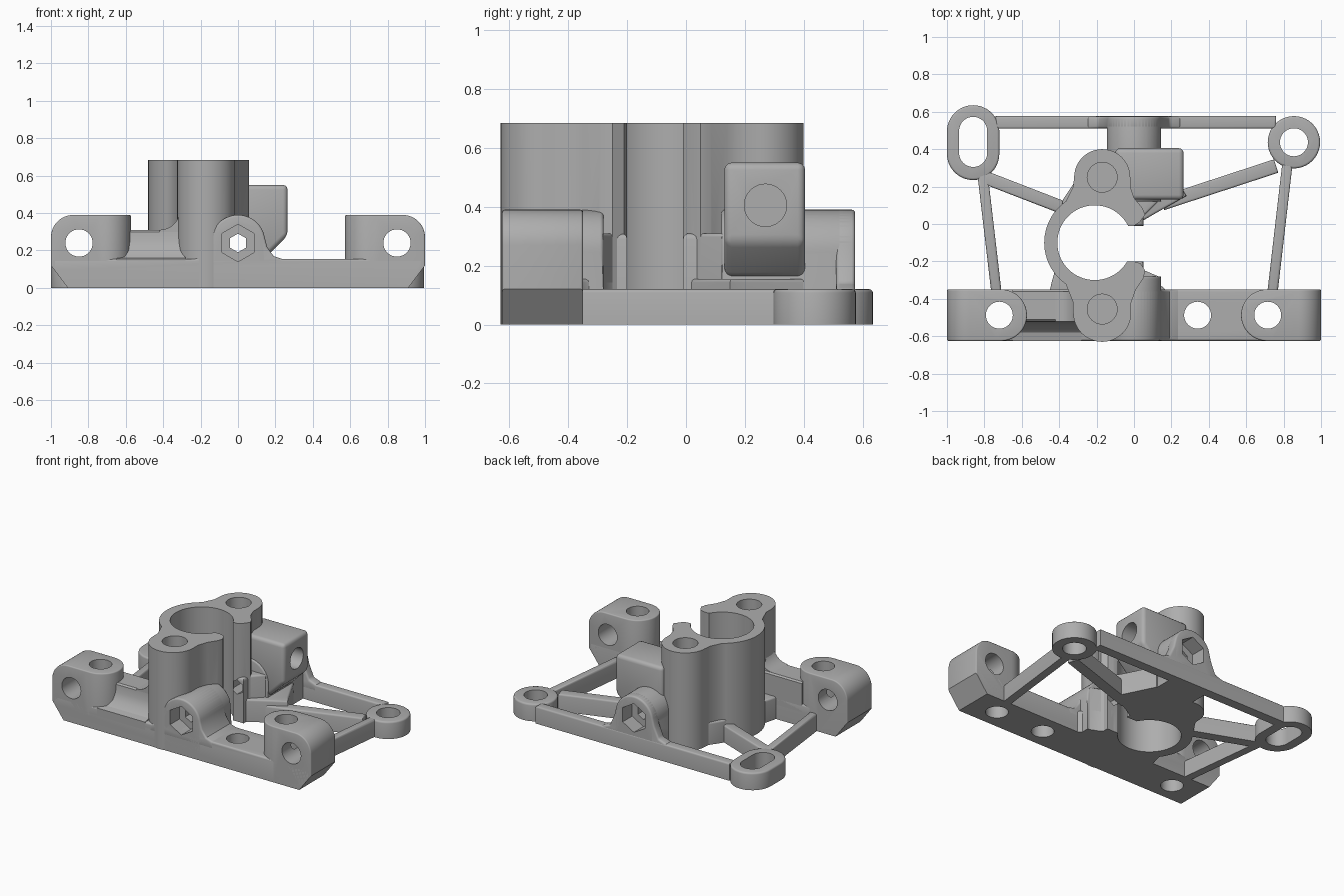
import bpy, bmesh
from math import sin, cos, radians, hypot

cube = bpy.data.objects.get("Cube")
if cube:
    bpy.data.objects.remove(cube)

grey = bpy.data.materials.new("mid_grey")
grey.use_nodes = True
grey.diffuse_color = (0.42, 0.42, 0.42, 1)
grey.node_tree.nodes["Principled BSDF"].inputs["Base Color"].default_value = grey.diffuse_color

parts, cutters = [], []
PLACE = {"x": lambda a, b, d: (d, a, b),
         "y": lambda a, b, d: (a, d, b),
         "z": lambda a, b, d: (a, b, d)}


def arc(cx, cy, r, start, end, n=24):
    angles = [radians(start + (end - start) * i / n) for i in range(n + 1)]
    return [(cx + r * cos(a), cy + r * sin(a)) for a in angles]


def circle(cx, cy, r, n=40, start=0):
    return arc(cx, cy, r, start, start + 360, n)[:-1]


def rect(x0, x1, y0, y1):
    return [(x0, y0), (x1, y0), (x1, y1), (x0, y1)]


def soften(bm, width):
    # Bevel crisp edges but keep the flat underside and joints sharp
    bm.normal_update()
    edges = [e for e in bm.edges if len(e.link_faces) == 2
             and e.calc_face_angle() > radians(40)
             and min(v.co.z for v in e.verts) > 0.001]
    bmesh.ops.bevel(bm, geom=edges, offset=width, segments=3, profile=0.5,
                    affect="EDGES", clamp_overlap=True)


def prism(name, outline, lo, hi, axis="z", bevel=0.012, group=parts):
    bm = bmesh.new()
    face = bm.faces.new([bm.verts.new(PLACE[axis](a, b, lo)) for a, b in outline])
    moved = bmesh.ops.extrude_face_region(bm, geom=[face])["geom"]
    step = PLACE[axis](0, 0, hi - lo)
    bmesh.ops.translate(bm, vec=step, verts=[v for v in moved if isinstance(v, bmesh.types.BMVert)])
    bmesh.ops.recalc_face_normals(bm, faces=bm.faces)
    if bevel:
        soften(bm, bevel)
    mesh = bpy.data.meshes.new(name)
    bm.to_mesh(mesh)
    bm.free()
    obj = bpy.data.objects.new(name, mesh)
    bpy.context.collection.objects.link(obj)
    mesh.materials.append(grey)
    group.append(obj)
    return obj


def cutter(name, outline, lo, hi, axis="z"):
    obj = prism(name, outline, lo, hi, axis, 0, cutters)
    obj.hide_render = True
    return obj


def strut(name, p, q, width, height):
    dx, dy = q[0] - p[0], q[1] - p[1]
    k = width / 2 / hypot(dx, dy)
    nx, ny = -dy * k, dx * k
    prism(name, [(p[0] + nx, p[1] + ny), (p[0] - nx, p[1] - ny),
                 (q[0] - nx, q[1] - ny), (q[0] + nx, q[1] + ny)], 0, height)


def bake(obj, tools, operation):
    for tool in tools:
        mod = obj.modifiers.new("cut", "BOOLEAN")
        mod.operation, mod.solver, mod.object = operation, "EXACT", tool
    graph = bpy.context.evaluated_depsgraph_get()
    mesh = bpy.data.meshes.new_from_object(obj.evaluated_get(graph))
    obj.modifiers.clear()
    obj.data = mesh


# Front rail with raised, rounded end blocks
FRONT, BACK, MID = -0.625, -0.35, -0.4875
prism("front_rail", [(-0.91, 0), (0.91, 0), (0.99, 0.11), (0.99, 0.155), (-0.99, 0.155), (-0.99, 0.11)],
      FRONT, BACK, "y")
for side, s in (("left", 1), ("right", -1)):
    plan = [(s * 1.1, FRONT), (s * 1.1, BACK)]
    plan += [(s * x, y) for x, y in arc(0.71, MID, 0.1375, 90, 270)]
    block = prism(side + "_end_block", plan, 0, 0.39, bevel=0)
    side_shape = [(0.91, 0), (1, 0.12)] + arc(0.88, 0.27, 0.12, 0, 90, 12) + [(0.4, 0.39), (0.4, 0)]
    trim = prism("trim", [(s * x, z) for x, z in side_shape], -0.8, -0.2, "y", 0, [])
    bake(block, [trim], "INTERSECT")
    bpy.data.objects.remove(trim)
    bm = bmesh.new()
    bm.from_mesh(block.data)
    soften(bm, 0.012)
    bm.to_mesh(block.data)
    bm.free()

# Shoulder joining the right end block to the clamp tower
prism("shoulder_rib", [(FRONT, 0.1), (FRONT, 0.155), (-0.58, 0.165), (-0.545, 0.2), (-0.525, 0.25),
                       (-0.52, 0.3), (-0.51, 0.31), (-0.36, 0.31), (BACK, 0.3), (BACK, 0.1)],
      -0.65, -0.28, "x", 0)
prism("shoulder_fillet", [(-0.42, 0.3)] + arc(-0.42, 0.42, 0.11, -90, 0, 10) + [(-0.26, 0.42), (-0.26, 0.3)],
      -0.52, -0.36, "y", 0)

# Clamp tower: open ring with two screw lobes and inward lips
tower = [(0, -0.01), (0.03, 0.01), (0.06, 0.05), (0.045, 0.085), (0.0, 0.14), (-0.02, 0.2)]
tower += arc(-0.17, 0.25, 0.15, 0, 180)
tower += [(-0.325, 0.2), (-0.345, 0.16)]
tower += arc(-0.21, -0.1, 0.27, 125, 235)
tower += [(-0.345, -0.37), (-0.325, -0.42)]
tower += arc(-0.17, -0.475, 0.155, 180, 360)
tower += [(-0.015, -0.42), (0.01, -0.35), (0.05, -0.29), (0.06, -0.25), (0.035, -0.21), (0, -0.2)]
prism("clamp_tower", tower, 0, 0.685, bevel=0)

# Low base tying the tower to the rails and struts
prism("base_front", [(-0.46, -0.4), (-0.44, -0.31), (-0.42, -0.24), (-0.2, -0.15), (0.02, -0.2),
                     (0.06, -0.25), (0.13, -0.28), (0.145, -0.33), (0.18, -0.36), (0.18, -0.4)], 0, 0.155)
prism("base_back", [(-0.4, 0.02), (-0.38, 0.13), (-0.3, 0.25), (-0.14, 0.4), (0.15, 0.4),
                    (0.25, 0.2), (0.28, 0.15), (0.12, 0.06), (0.0, -0.01)], 0, 0.155)

# Arched bosses around the clamp screw
arch = [(-0.145, 0), (0.145, 0)] + arc(0, 0.245, 0.145, 0, 180)
flare = [(0.25, 0.1), (0.25, 0.15), (0.19, 0.17), (0.155, 0.22)] + arc(0, 0.245, 0.145, 10, 170)
flare += [(-0.155, 0.22), (-0.19, 0.17), (-0.25, 0.15), (-0.25, 0.1)]
prism("front_boss", arch, FRONT, -0.28, "y")
prism("front_boss_flare", flare, FRONT, BACK, "y")
prism("back_boss", arch, 0.12, 0.575, "y")
prism("back_boss_flare", [(x, z - 0.03 if z < 0.2 else z) for x, z in flare], 0.51, 0.575, "y")
for name, lo, hi in (("front_screw_nose", -0.3, -0.2), ("back_screw_nose", -0.01, 0.14)):
    prism(name, rect(-0.03, 0.05, 0, 0.31), lo, hi, "y", 0.02)
prism("front_nose_web", [(0, -0.22), (0.06, -0.25), (0.13, -0.28), (0.13, -0.36), (0, -0.36)], 0, 0.31)
prism("back_nose_web", [(0, 0), (0.06, 0.05), (0.13, 0.12), (0.13, 0.2), (0, 0.2)], 0, 0.31)

# Side block carrying the cross screw
prism("side_block", [(-0.1, 0.16), (0.145, 0.16), (0.265, 0.28), (0.265, 0.55), (-0.1, 0.55)],
      0.13, 0.405, "y", 0.025)

# Rear rail, mounting lugs and thin struts
prism("back_rail", rect(-0.74, 0.76, 0.51, 0.577), 0, 0.12)
prism("slotted_lug", arc(-0.86, 0.495, 0.14, 0, 180) + arc(-0.86, 0.375, 0.14, 180, 360), 0, 0.12)
prism("round_lug", circle(0.855, 0.437, 0.14), 0, 0.12)
strut("right_side_strut", (-0.81, 0.27), (-0.735, -0.37), 0.055, 0.12)
strut("left_side_strut", (0.82, 0.32), (0.74, -0.37), 0.055, 0.12)
strut("right_diagonal", (-0.8, 0.25), (-0.36, 0.08), 0.07, 0.12)
strut("left_diagonal", (0.76, 0.31), (0.15, 0.11), 0.075, 0.12)

# Bore, clamp gap, screw holes, hex pockets and lug holes
cutter("bore", circle(-0.21, -0.1, 0.2, 64), -0.1, 0.8)
cutter("clamp_gap", rect(-0.1, 0.4, -0.2, -0.01), -0.1, 0.8)
for x in (-0.72, 0.34, 0.715):
    cutter("rail_hole", circle(x, MID, 0.072), -0.1, 0.5)
for x in (-0.85, 0.85):
    cutter("block_hole", circle(x, 0.24, 0.073), -0.8, -0.25, "y")
for y in (0.25, -0.455):
    cutter("lobe_hole", circle(-0.17, y, 0.08), 0.3, 0.8)
cutter("screw_channel", circle(0, 0.24, 0.05, 6, 30), -0.7, 0.7, "y")
for lo, hi in ((-0.7, -0.52), (0.47, 0.7)):
    cutter("hex_pocket", circle(0, 0.24, 0.1, 6, 30), lo, hi, "y")
cutter("cross_hole", circle(0.27, 0.405, 0.072), 0.06, 0.4, "x")
cutter("lug_hole", circle(0.855, 0.437, 0.075), -0.1, 0.3)
cutter("lug_slot", arc(-0.86, 0.498, 0.075, 0, 180) + arc(-0.86, 0.38, 0.075, 180, 360), -0.1, 0.3)

bpy.context.view_layer.update()


def overlaps(a, b):
    pa, pb = [v.co for v in a.data.vertices], [v.co for v in b.data.vertices]
    return all(max(p[i] for p in pa) > min(p[i] for p in pb)
               and min(p[i] for p in pa) < max(p[i] for p in pb) for i in range(3))


for obj in parts:
    bake(obj, [c for c in cutters if overlaps(obj, c)], "DIFFERENCE")
    obj.data.polygons.foreach_set("use_smooth", [True] * len(obj.data.polygons))
    obj.data.set_sharp_from_angle(angle=radians(32))
for c in cutters:
    bpy.data.objects.remove(c)
